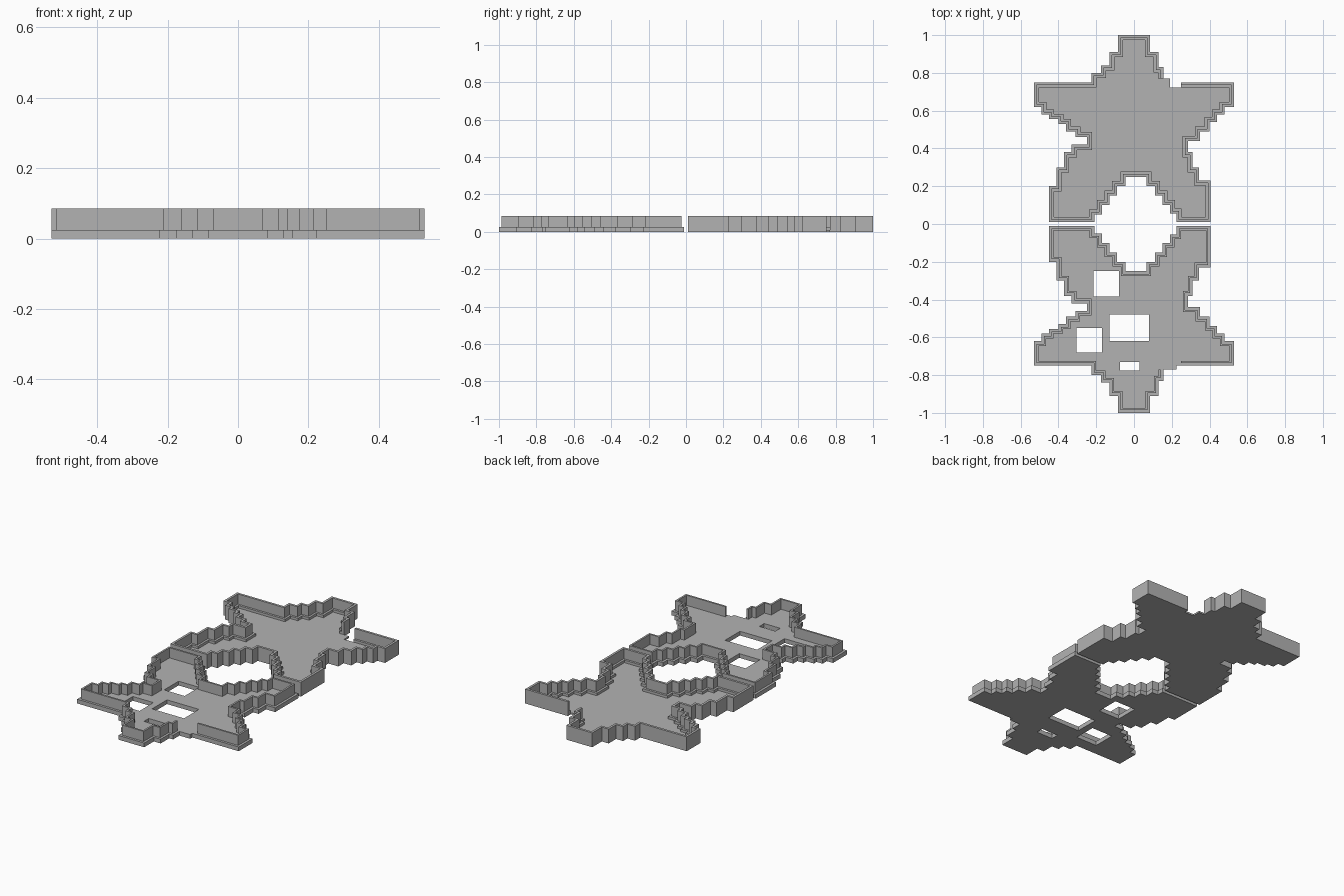
import bpy, bmesh
from mathutils import Vector

if "Cube" in bpy.data.objects:
    bpy.data.objects.remove(bpy.data.objects["Cube"])

grey = bpy.data.materials.new("grey plastic")
grey.diffuse_color = (0.45, 0.45, 0.45, 1)
grey.use_nodes = True
grey.node_tree.nodes["Principled BSDF"].inputs["Base Color"].default_value = grey.diffuse_color

# Stepped star outline: alternating new x, new y, starting and ending at the gap
START = (0.25, 0.75)
STEPS = [.53, .62, .48, .58, .44, .54, .40, .49, .35, .44, .285, .38, .31, .30, .345, .23,
         .405, .01, .225, .055, .19, .10, .15, .15, .11, .20, .065, .25,
         -.045, .20, -.09, .15, -.13, .10, -.17, .05, -.21, .01,
         -.45, .20, -.41, .30, -.37, .38, -.33, .42, -.25, .46, -.31, .49, -.36, .53,
         -.40, .555, -.45, .58, -.49, .62, -.53, .75, -.225, .80, -.175, .84, -.13, .91,
         -.085, 1.0, .085, .91, .13, .83, .155, .77]
path = [Vector(START)]
for i, v in enumerate(STEPS):
    p = path[-1].copy()
    p[i % 2] = v
    path.append(p)


def inset(d):
    """Move the open clockwise path inwards by d."""
    normals = []
    for a, b in zip(path, path[1:]):
        t = (b - a).normalized()
        normals.append(Vector((t.y, -t.x)))
    out = [path[0] + normals[0] * d]
    out += [path[i] + (normals[i - 1] + normals[i]) * d for i in range(1, len(path) - 1)]
    return out + [path[-1] + normals[-1] * d]


def finish(name, bm):
    bmesh.ops.recalc_face_normals(bm, faces=bm.faces)
    me = bpy.data.meshes.new(name)
    bm.to_mesh(me)
    bm.free()
    me.materials.append(grey)
    ob = bpy.data.objects.new(name, me)
    bpy.context.collection.objects.link(ob)
    return ob


def slab(name, pts, z0, z1, side):
    bm = bmesh.new()
    f = bm.faces.new([bm.verts.new((x, y * side, z0)) for x, y in pts])
    r = bmesh.ops.extrude_face_region(bm, geom=[f])
    bmesh.ops.translate(bm, vec=(0, 0, z1 - z0),
                        verts=[v for v in r["geom"] if isinstance(v, bmesh.types.BMVert)])
    return finish(name, bm)


def wall(name, section, side):
    """Sweep a section of (inset, height) points along the outline."""
    bm = bmesh.new()
    rows = [[bm.verts.new((p.x, p.y * side, z)) for p in inset(d)] for d, z in section]
    for a, b in zip(rows, rows[1:] + rows[:1]):
        for i in range(len(path) - 1):
            bm.faces.new((a[i], a[i + 1], b[i + 1], b[i]))
    for end in (0, -1):
        bm.faces.new([r[end] for r in rows])
    return finish(name, bm)


# Back tray: thin floor inside a rim with a lower inner ledge
slab("tray_floor", inset(0.027) + [(0.19, 0.77), (0.19, 0.723)], 0, 0.01, 1)
wall("tray_rim", [(0, 0), (0, .085), (.014, .085), (.014, .025), (.027, .025), (.027, 0)], 1)

# Front lid: plate with a set-back lip
lid = slab("lid_plate", path + [Vector((0.225, 0.77)), Vector((0.225, 0.75))], 0, 0.025, -1)
wall("lid_lip", [(.014, .025), (.014, .085), (.025, .085), (.025, .025)], -1)

# Rectangular openings in the lid
for x0, x1, y0, y1 in [(-.215, -.08, .25, .385), (-.13, .08, .48, .62),
                       (-.305, -.17, .55, .68), (-.075, .03, .73, .775)]:
    cutter = slab("opening_cutter", [(x0, y0), (x1, y0), (x1, y1), (x0, y1)], -0.05, 0.06, -1)
    cutter.hide_render = True
    cutter.hide_set(True)
    mod = lid.modifiers.new("opening", 'BOOLEAN')
    mod.operation = 'DIFFERENCE'
    mod.solver = 'EXACT'
    mod.object = cutter
